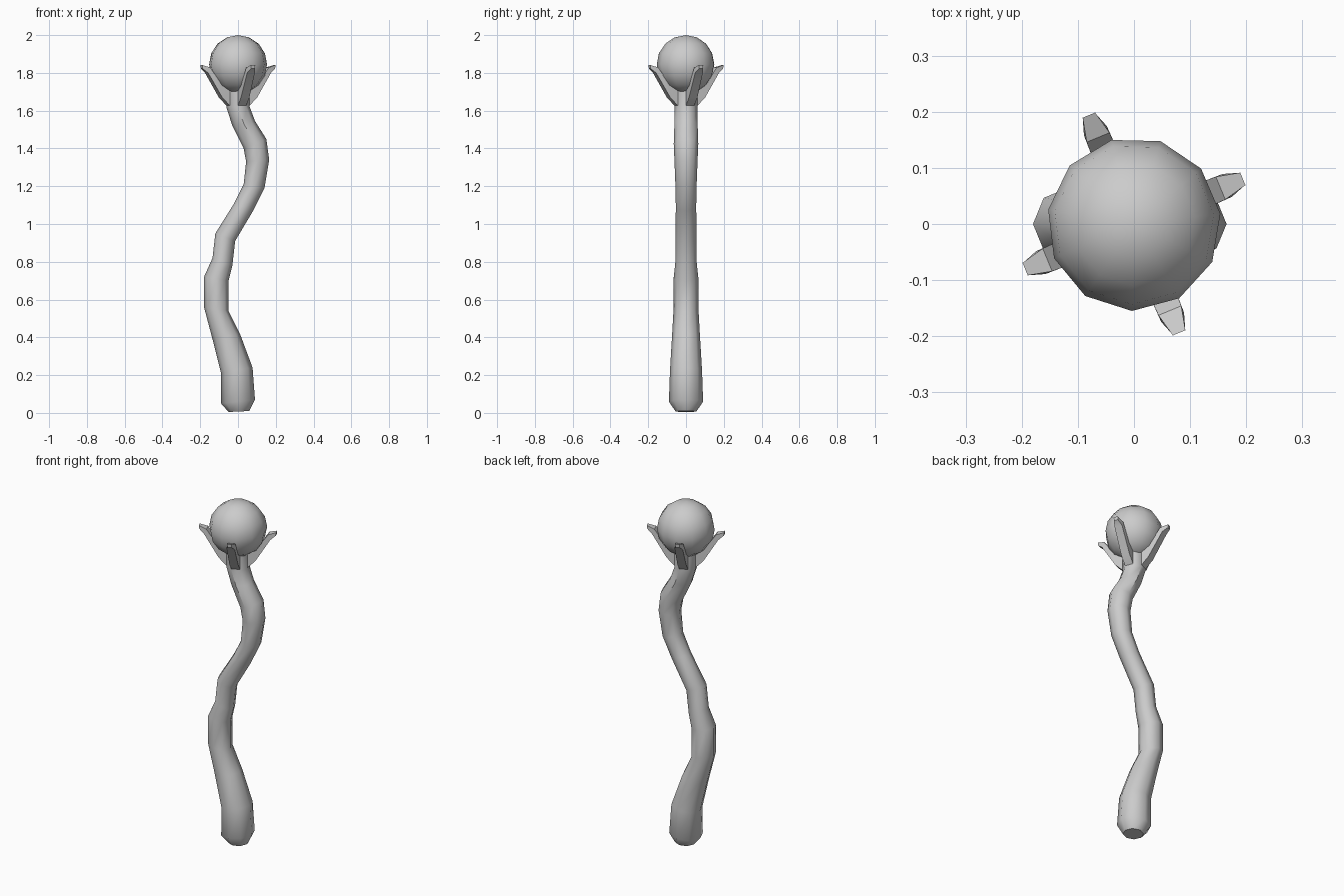
import bpy, bmesh, math
from mathutils import Matrix

cube = bpy.data.objects.get("Cube")
if cube:
    bpy.data.objects.remove(cube, do_unlink=True)

grey = bpy.data.materials.new("plain grey")
grey.use_nodes = True
COLOUR = (0.6, 0.6, 0.6, 1)
grey.diffuse_color = COLOUR
grey.node_tree.nodes["Principled BSDF"].inputs["Base Color"].default_value = COLOUR


def finish(name, bm, angle):
    bmesh.ops.recalc_face_normals(bm, faces=bm.faces)
    mesh = bpy.data.meshes.new(name)
    bm.to_mesh(mesh)
    bm.free()
    mesh.materials.append(grey)
    ob = bpy.data.objects.new(name, mesh)
    bpy.context.collection.objects.link(ob)
    bpy.ops.object.select_all(action='DESELECT')
    ob.select_set(True)
    bpy.context.view_layer.objects.active = ob
    bpy.ops.object.shade_smooth_by_angle(angle=math.radians(angle))
    return ob


def loft(bm, rings):
    loops = [[bm.verts.new(p) for p in ring] for ring in rings]
    n = len(loops[0])
    for a, b in zip(loops, loops[1:]):
        for i in range(n):
            j = (i + 1) % n
            bm.faces.new((a[i], a[j], b[j], b[i]))
    bm.faces.new(loops[0])
    bm.faces.new(loops[-1])


# Crooked shaft: eight-sided rings, each given by its left and right edge (x, z)
SIDES = 8
EDGES = [
    ((-.05, .005), (.06, .01)), ((-.09, .05), (.09, .07)),
    ((-.09, .21), (.077, .24)), ((-.135, .39), (.01, .42)),
    ((-.18, .56), (-.05, .54)), ((-.18, .72), (-.05, .70)),
    ((-.135, .82), (-.03, .78)), ((-.12, .95), (-.015, .91)),
    ((-.02, 1.11), (.08, 1.07)), ((.03, 1.21), (.14, 1.19)),
    ((.043, 1.33), (.165, 1.34)), ((.03, 1.40), (.15, 1.45)),
    ((-.03, 1.52), (.09, 1.545)), ((-.062, 1.62), (.062, 1.62)),
    ((-.062, 1.74), (.062, 1.74)),
]


def shaft_ring(left, right):
    cx, cz = (left[0] + right[0]) / 2, (left[1] + right[1]) / 2
    hx, hz = right[0] - cx, right[1] - cz
    r = math.hypot(hx, hz)
    turns = [math.tau * i / SIDES for i in range(SIDES)]
    return [(cx + hx * math.cos(t), r * math.sin(t), cz + hz * math.cos(t)) for t in turns]


bm = bmesh.new()
loft(bm, [shaft_ring(*e) for e in EDGES])
finish("shaft", bm, 46)

# Four claws: (outer radius, height), (inner radius, height), half width
CLAW = [((.05, 1.62), (.05, 1.73), .024), ((.10, 1.67), (.115, 1.755), .024),
        ((.18, 1.80), (.167, 1.828), .022), ((.208, 1.823), (.21, 1.842), .012)]
for k in range(4):
    bm = bmesh.new()
    loft(bm, [[(o[0], -w, o[1]), (o[0], w, o[1]), (i[0], w, i[1]), (i[0], -w, i[1])]
              for o, i, w in CLAW])
    bm.transform(Matrix.Rotation(math.radians(22.5 + 90 * k), 4, 'Z'))
    finish(f"claw_{k + 1}", bm, 20)

# Orb held by the claws
bm = bmesh.new()
bmesh.ops.create_uvsphere(bm, u_segments=11, v_segments=8, radius=.155)
bm.transform(Matrix.Translation((0, 0, 1.845)) @ Matrix.Rotation(math.radians(15), 4, 'Z'))
finish("orb", bm, 60)
